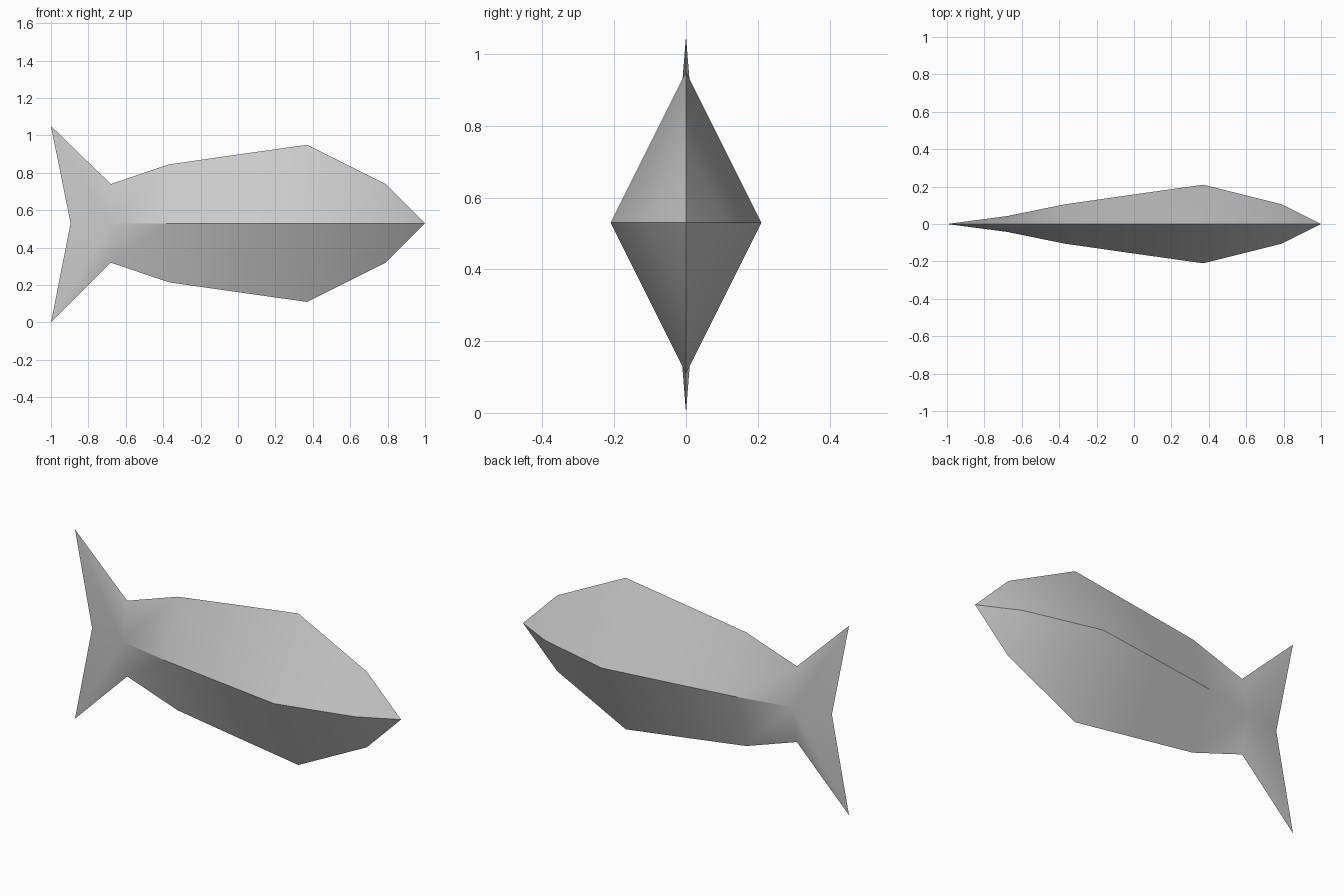
import bpy, bmesh, math

cube = bpy.data.objects.get("Cube")
if cube:
    bpy.data.objects.remove(cube, do_unlink=True)

MID = 0.53  # height of the centre line

# One plain grey material
grey = bpy.data.materials.new("light_grey")
grey.use_nodes = True
colour = (0.6, 0.6, 0.6, 1.0)
grey.diffuse_color = colour
grey.node_tree.nodes["Principled BSDF"].inputs["Base Color"].default_value = colour

bm = bmesh.new()

# Diamond cross-sections from head to tail root: x, half width, half height
sections = [(0.79, 0.105, 0.21), (0.37, 0.21, 0.42), (0.0, 0.158, 0.368),
            (-0.37, 0.105, 0.315), (-0.68, 0.042, 0.21)]
rings = [[bm.verts.new(p) for p in ((x, 0, MID + h), (x, -w, MID),
                                    (x, 0, MID - h), (x, w, MID))]
         for x, w, h in sections]

# Body sides
for a, b in zip(rings, rings[1:]):
    for i in range(4):
        j = (i + 1) % 4
        bm.faces.new((a[i], b[i], b[j], a[j]))

# Pointed nose
nose = bm.verts.new((1.0, 0, MID))
for i in range(4):
    bm.faces.new((nose, rings[0][i], rings[0][(i + 1) % 4]))

# Forked tail fin, thinning to an edge
notch = bm.verts.new((-0.895, 0, MID))
top, left, bottom, right = rings[-1]
for z, root in ((1.05, top), (0.0, bottom)):
    tip = bm.verts.new((-1.0, 0, z))
    for side in (left, right):
        bm.faces.new((root, tip, side))
        bm.faces.new((tip, notch, side))

bmesh.ops.recalc_face_normals(bm, faces=bm.faces[:])
mesh = bpy.data.meshes.new("fish_body")
bm.to_mesh(mesh)
bm.free()
fish = bpy.data.objects.new("fish_body", mesh)
bpy.context.collection.objects.link(fish)
mesh.materials.append(grey)

# Smooth shading with sharp ridges
bpy.ops.object.select_all(action="DESELECT")
fish.select_set(True)
bpy.context.view_layer.objects.active = fish
bpy.ops.object.shade_smooth_by_angle(angle=math.radians(30))
